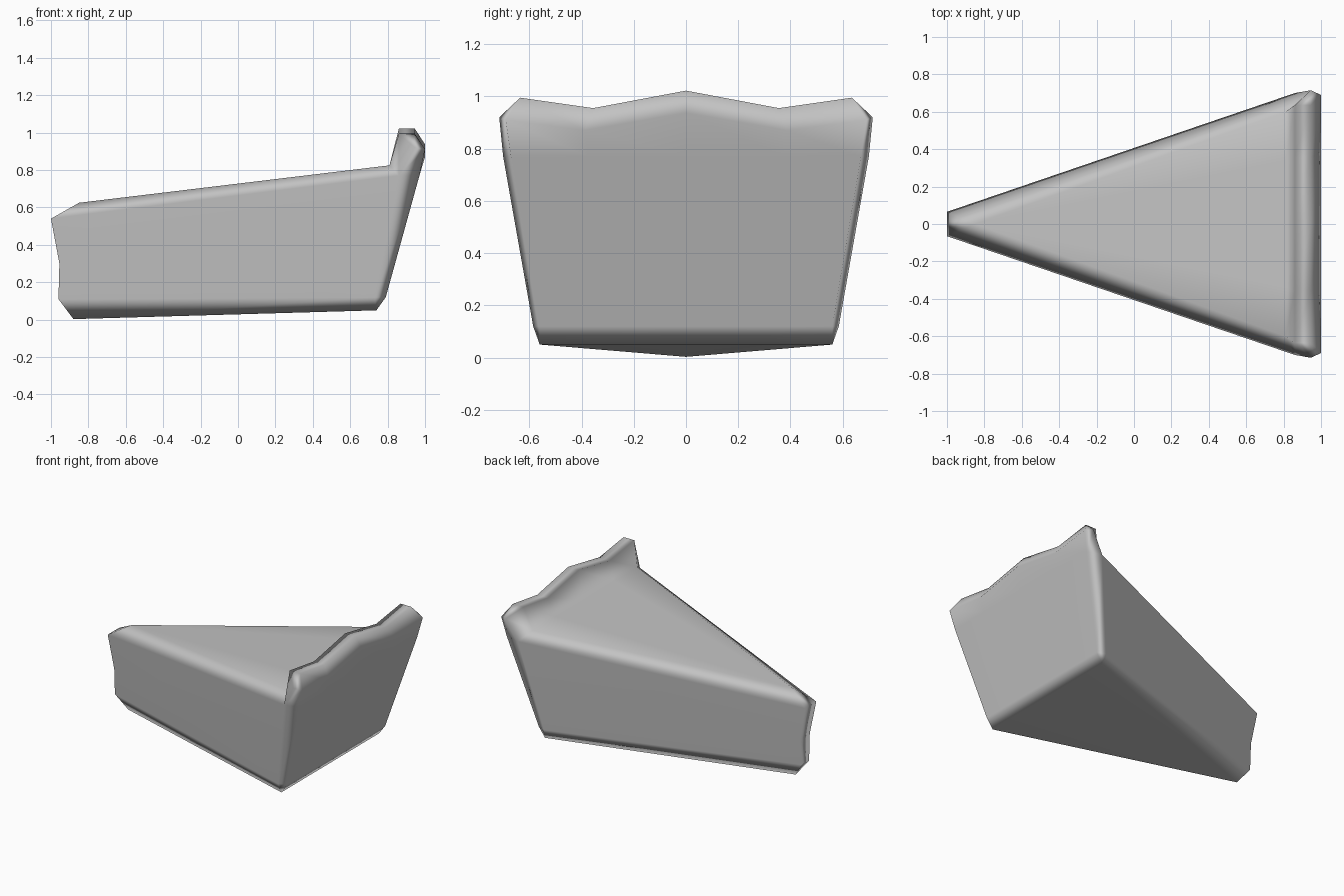
import bpy
import bmesh

cube = bpy.data.objects.get("Cube")
if cube:
    bpy.data.objects.remove(cube)

bm = bmesh.new()
cache = {}


def vert(p):
    key = tuple(round(c, 4) for c in p)
    if key not in cache:
        cache[key] = bm.verts.new(key)
    return cache[key]


def face(*pts):
    bm.faces.new([vert(p) for p in pts])


def flip(p):
    return (p[0], -p[1] + 0.0, p[2])


def mirrored(*pts):
    face(*pts)
    face(*[flip(p) for p in reversed(pts)])


# Lip and rear wall: one profile per column, from the lip's inner foot
# over the crest and down the sloping rear face to the bottom edge
def column(t, crest):
    return [(0.81, 0.60 * t, 0.825), (0.86, 0.635 * t, crest),
            (0.945, 0.635 * t, crest), (1.0, 0.69 * t, crest - 0.085),
            (0.97, 0.67 * t, 0.77), (0.79, 0.56 * t, 0.12),
            (0.74, 0.56 * t, 0.05)]


columns = [column(0, 1.022), column(0.56, 0.955), column(1, 0.995)]
for a, b in zip(columns, columns[1:]):
    for i in range(len(a) - 1):
        mirrored(a[i], a[i + 1], b[i + 1], b[i])

# Side of the lip and rear wall
foot, crest_in, crest_out, back_top, back_mid, back_low, base = columns[-1]
shoulder = (0.86, 0.70, 0.77)
ear = (0.945, 0.715, 0.92)
heel = (0.73, 0.585, 0.12)
mirrored(foot, crest_in, ear, shoulder)
mirrored(crest_in, crest_out, ear)
mirrored(crest_out, back_top, ear)
mirrored(ear, back_top, back_mid, shoulder)
mirrored(shoulder, back_mid, back_low, heel)
mirrored(heel, back_low, base)

# Narrow end
tip_top = (-0.85, 0.0, 0.625)
tip_high = (-1.0, 0.065, 0.54)
tip_mid = (-0.955, 0.055, 0.30)
tip_low = (-0.96, 0.04, 0.11)
tip_base = (-0.88, 0.0, 0.003)
face(tip_top, tip_high, flip(tip_high))
face(tip_high, tip_mid, flip(tip_mid), flip(tip_high))
face(tip_mid, tip_low, flip(tip_low), flip(tip_mid))
face(tip_low, tip_base, flip(tip_low))

# Long sides with their upper and lower bevels
mirrored(tip_top, foot, shoulder, tip_high)
mirrored(tip_high, shoulder, heel, tip_low, tip_mid)
mirrored(tip_low, heel, base, tip_base)

# Top and bottom panels
for tip, row in ((tip_top, 0), (tip_base, -1)):
    for a, b in zip(columns, columns[1:]):
        mirrored(tip, a[row], b[row])

bmesh.ops.recalc_face_normals(bm, faces=bm.faces)
mesh = bpy.data.meshes.new("wedge_block")
bm.to_mesh(mesh)
bm.free()

block = bpy.data.objects.new("wedge_block", mesh)
bpy.context.collection.objects.link(block)
mesh.shade_smooth()
normals = block.modifiers.new("soft_bevels", 'WEIGHTED_NORMAL')
normals.weight = 80

# Single grey finish
grey = bpy.data.materials.new("plain_grey")
grey.use_nodes = True
colour = (0.55, 0.55, 0.55, 1)
grey.diffuse_color = colour
grey.node_tree.nodes["Principled BSDF"].inputs["Base Color"].default_value = colour
mesh.materials.append(grey)
